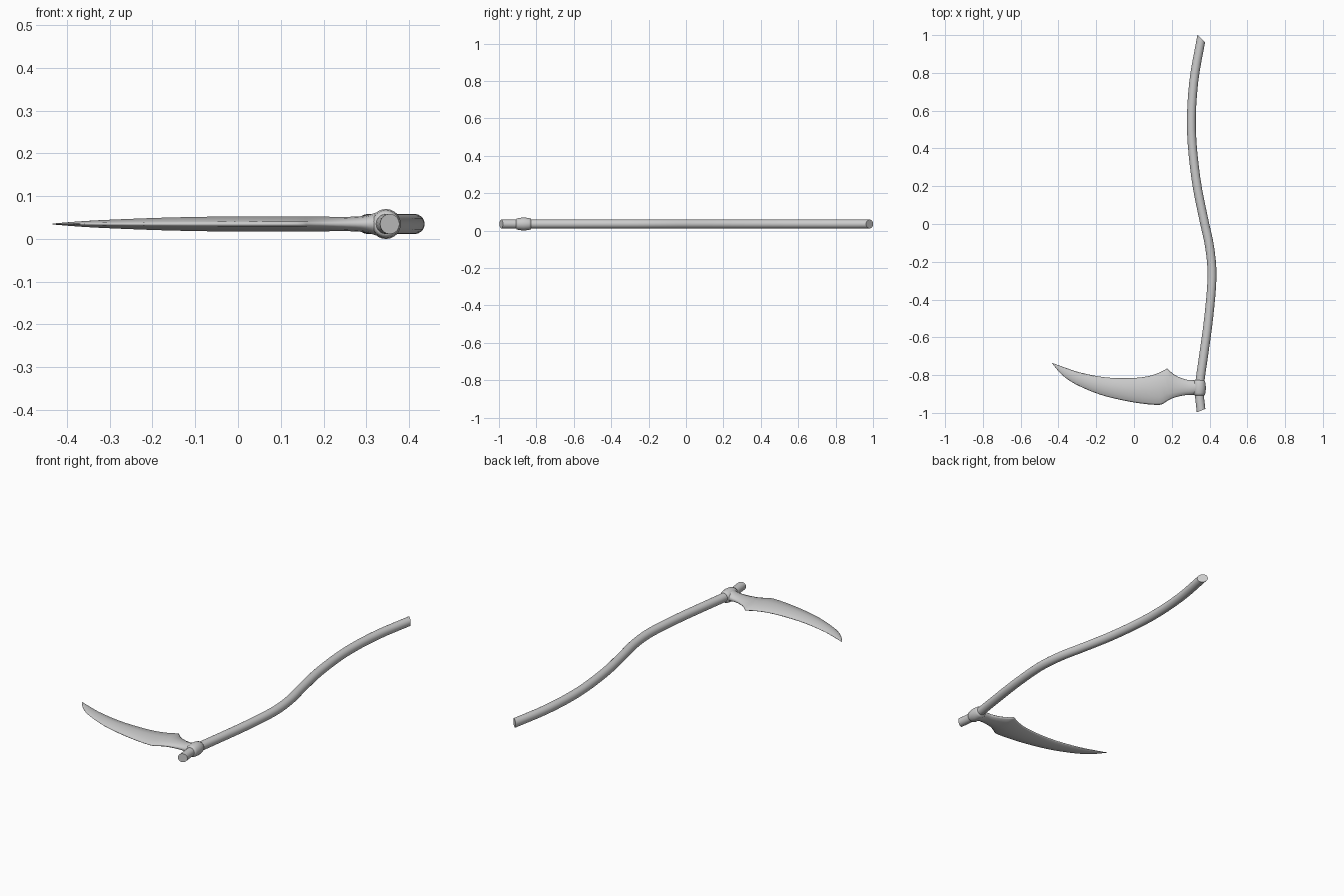
import bpy, bmesh, math
from mathutils import Vector

if "Cube" in bpy.data.objects:
    bpy.data.objects.remove(bpy.data.objects["Cube"])

ZC = 0.035  # height of the central plane


def skin(name, rings, angle=None):
    """Join equal-length closed rings into a capped tube."""
    bm = bmesh.new()
    vr = [[bm.verts.new(p) for p in r] for r in rings]
    n = len(vr[0])
    for a, b in zip(vr, vr[1:]):
        for i in range(n):
            j = (i + 1) % n
            bm.faces.new((a[i], a[j], b[j], b[i]))
    bm.faces.new(vr[0])
    bm.faces.new(vr[-1])
    bmesh.ops.recalc_face_normals(bm, faces=bm.faces)
    me = bpy.data.meshes.new(name)
    bm.to_mesh(me)
    bm.free()
    ob = bpy.data.objects.new(name, me)
    bpy.context.collection.objects.link(ob)
    bpy.context.view_layer.objects.active = ob
    ob.select_set(True)
    if angle:
        bpy.ops.object.shade_smooth_by_angle(angle=math.radians(angle))
    else:
        bpy.ops.object.shade_smooth()
    ob.select_set(False)
    return ob


def spline(pts, steps):
    """Smooth curve through points of any dimension."""
    pts = [Vector(p) for p in pts]
    pts = [2 * pts[0] - pts[1]] + pts + [2 * pts[-1] - pts[-2]]
    out = []
    for a, b, c, d in zip(pts, pts[1:], pts[2:], pts[3:]):
        for k in range(steps):
            t = k / steps
            out.append(0.5 * (2 * b + (c - a) * t + (2 * a - 5 * b + 4 * c - d) * t * t
                              + (3 * b - a - 3 * c + d) * t ** 3))
    return out + [pts[-2]]


# Handle: S-curved round pole with slanted ends
path = spline([(0.355, -0.988), (0.346, -0.87), (0.368, -0.7), (0.395, -0.5), (0.413, -0.28),
               (0.400, -0.12), (0.368, 0.03), (0.328, 0.24), (0.304, 0.5), (0.316, 0.75),
               (0.356, 0.982)], 4)
R, SIDES = 0.0235, 20
rings = []
for i, p in enumerate(path):
    t = (path[min(i + 1, len(path) - 1)] - path[max(i - 1, 0)]).normalized()
    s = Vector((t.y, -t.x))
    slant = 0.30 if i == 0 else -0.65 if i == len(path) - 1 else 0
    ring = []
    for k in range(SIDES):
        a = 2 * math.pi * k / SIDES
        q = p + R * math.cos(a) * (s + t * slant)
        ring.append((q.x, q.y, ZC + R * math.sin(a)))
    rings.append(ring)
skin("handle", rings, 40)

# Collar: barrel ring gripping the handle
prof = [(-0.908, 0.023), (-0.906, 0.028), (-0.895, 0.032), (-0.867, 0.035),
        (-0.84, 0.032), (-0.829, 0.028), (-0.827, 0.023)]
skin("collar", [[(0.346 + r * math.cos(2 * math.pi * k / 24), y,
                  ZC + r * math.sin(2 * math.pi * k / 24)) for k in range(24)]
                for y, r in prof], 50)

# Blade: inner edge, outer edge, half thickness, roundness of the section
stations = [
    [(-0.434, -0.735, -0.434, -0.737, 0.001, 0), (-0.36, -0.762, -0.385, -0.795, 0.006, 0),
     (-0.286, -0.786, -0.312, -0.847, 0.010, 0), (-0.153, -0.812, -0.18, -0.903, 0.015, 0),
     (-0.02, -0.816, -0.047, -0.936, 0.0175, 0), (0.075, -0.806, 0.06, -0.953, 0.018, 0),
     (0.138, -0.785, 0.138, -0.957, 0.018, 0), (0.175, -0.765, 0.168, -0.942, 0.018, 0.1)],
    [(0.175, -0.765, 0.168, -0.942, 0.018, 0.1), (0.217, -0.800, 0.205, -0.922, 0.017, 0.4),
     (0.27, -0.822, 0.26, -0.908, 0.017, 0.9), (0.30, -0.826, 0.30, -0.905, 0.020, 1),
     (0.335, -0.828, 0.335, -0.905, 0.031, 1)]]
rows = spline(stations[0], 3)[:-1] + spline(stations[1], 3)
sharp = [0, 0.10, 0.55, 1.0, 0.55, 0.10]
STEPS = [0, 0.06, 0.28, 0.52, 0.76, 0.95]
rings = []
for xi, yi, xo, yo, h, w in rows:
    def at(u, sign):
        d = 0.22 + 0.78 * (u / 0.52 if u < 0.52 else (1 - u) / 0.48)  # ridged section
        if u in (0, 1):
            d = 0
        z = h * ((1 - w) * d + w * 2 * math.sqrt(u * (1 - u)))
        return (xi + (xo - xi) * u, yi + (yo - yi) * u, ZC + sign * z)
    rings.append([at(u, 1) for u in STEPS] + [at(1, 1)] + [at(u, -1) for u in STEPS[:0:-1]])
skin("blade", rings)
